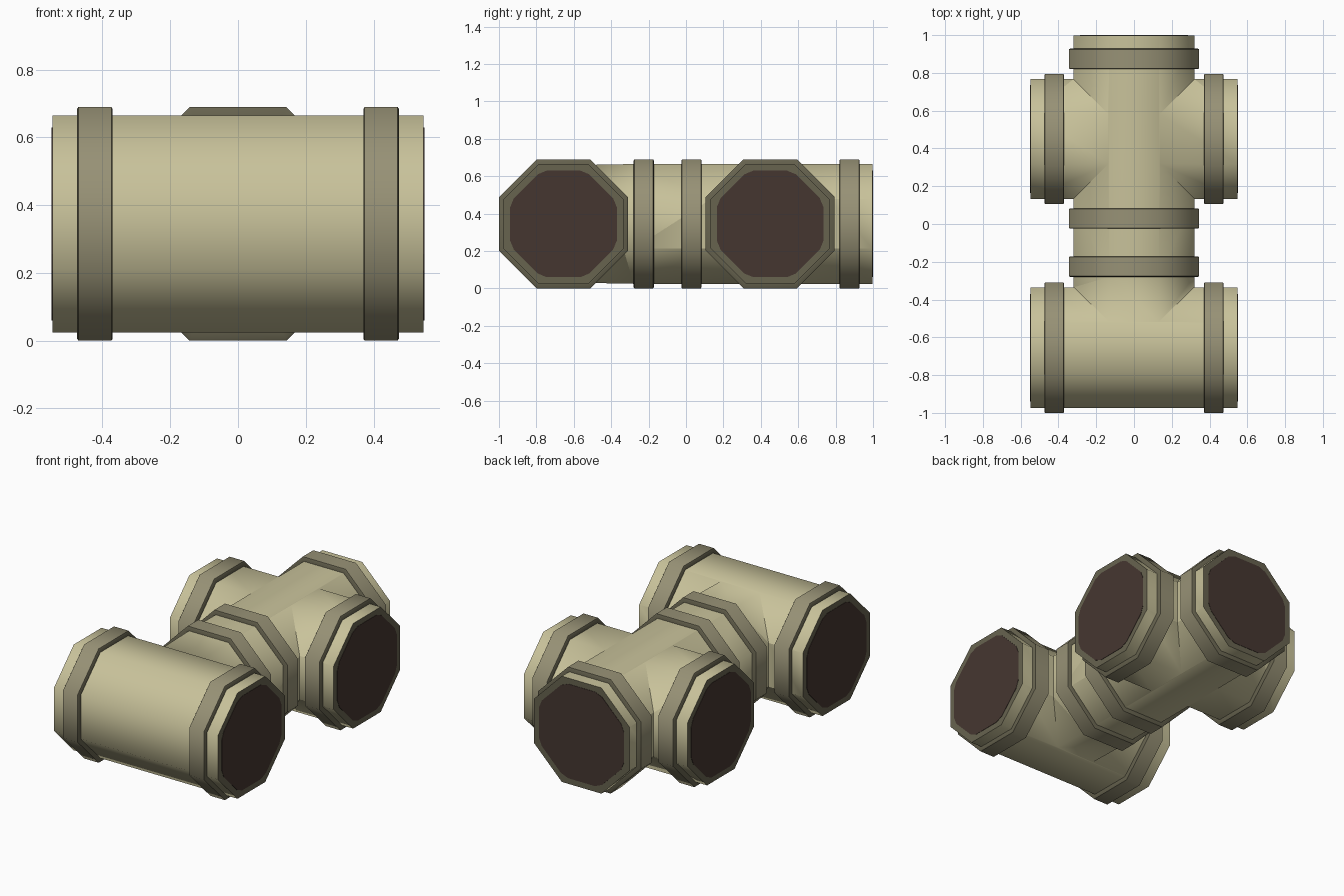
import bpy, bmesh, math
from mathutils import Vector

if "Cube" in bpy.data.objects:
    bpy.data.objects.remove(bpy.data.objects["Cube"])

AXIS_Z = 0.345          # height of every pipe axis
FRONT_Y, BACK_Y = -0.655, 0.45


def material(name, rgb):
    m = bpy.data.materials.new(name)
    m.diffuse_color = (*rgb, 1)
    m.use_nodes = True
    m.node_tree.nodes["Principled BSDF"].inputs["Base Color"].default_value = m.diffuse_color
    return m


SHELL = material("pale khaki", (0.58, 0.54, 0.325))
BAND = material("olive grey", (0.31, 0.285, 0.18))
RIM = material("dark olive", (0.135, 0.125, 0.078))
CORE = material("dark brown", (0.060, 0.037, 0.030))


def octagon(apothem, blunt=0.0):
    """Flat-topped octagon, optionally with its corners cut off."""
    r = apothem / math.cos(math.pi / 8)
    c = [Vector((r * math.cos(math.pi / 8 + i * math.pi / 4),
                 r * math.sin(math.pi / 8 + i * math.pi / 4))) for i in range(8)]
    if not blunt:
        return c
    out = []
    for i in range(8):
        out += [c[i].lerp(c[i - 1], blunt), c[i].lerp(c[(i + 1) % 8], blunt)]
    return out


def loft(name, axis, cross, profile, mats, capped=True, blunt=0.0):
    """Octagonal loft along x or y; profile lists (position, apothem)."""
    bm = bmesh.new()
    rings = []
    for t, a in profile:
        ring = []
        for u, w in octagon(a, blunt):
            p = (t, cross + u, AXIS_Z + w) if axis == "x" else (cross + u, t, AXIS_Z + w)
            ring.append(bm.verts.new(p))
        rings.append(ring)
    n = len(rings[0])
    for a, b in zip(rings, rings[1:]):
        for i in range(n):
            bm.faces.new((a[i], a[(i + 1) % n], b[(i + 1) % n], b[i]))
    if capped:
        bm.faces.new(rings[0])
        bm.faces.new(rings[-1])
    bmesh.ops.recalc_face_normals(bm, faces=bm.faces)
    me = bpy.data.meshes.new(name)
    bm.to_mesh(me)
    bm.free()
    for m in mats:
        me.materials.append(m)
    ob = bpy.data.objects.new(name, me)
    bpy.context.collection.objects.link(ob)
    return ob


def activate(ob):
    bpy.ops.object.select_all(action="DESELECT")
    ob.select_set(True)
    bpy.context.view_layer.objects.active = ob


def smooth(ob):
    activate(ob)
    bpy.ops.object.shade_smooth_by_angle(angle=math.radians(50))


# pipes: one long spine crossed by two arms, fused into one shell
shell = loft("pipe_shell", "y", 0, [(FRONT_Y, 0.313), (-0.28, 0.32), (0.998, 0.32)], [SHELL, RIM])
for name, y, a in (("front_arm", FRONT_Y, 0.32), ("back_arm", BACK_Y, 0.318)):
    arm = loft(name, "x", y, [(-0.548, a), (0.548, a)], [SHELL, RIM])
    mod = shell.modifiers.new("join", "BOOLEAN")
    mod.operation, mod.solver, mod.object = "UNION", "EXACT", arm
    activate(shell)
    bpy.ops.object.modifier_apply(modifier=mod.name)
    bpy.data.objects.remove(arm)

# open ends of the shell get the dark rim colour
for p in shell.data.polygons:
    p.material_index = int(abs(p.center.x) > 0.54 or p.center.y > 0.99)
smooth(shell)


# collars: shallow rings with dark side walls
def collar(name, axis, cross, start, end):
    e = 0.004
    prof = [(start, 0.305), (start, 0.339), (start + e, 0.345),
            (end - e, 0.345), (end, 0.339), (end, 0.305)]
    ob = loft(name, axis, cross, prof, [BAND, RIM], capped=False)
    for i, p in enumerate(ob.data.polygons):
        p.material_index = 0 if i // 8 == 2 else 1
    smooth(ob)


# dark plug plates in the pipe mouths
def plug(name, axis, cross, start, end):
    loft(name, axis, cross, [(start, 0.285), (end, 0.285)], [CORE], blunt=0.12)


for label, y in (("front", FRONT_Y), ("back", BACK_Y)):
    for side, s in (("left", -1), ("right", 1)):
        lo, hi = sorted((s * 0.37, s * 0.475))
        collar(f"{label}_{side}_collar", "x", y, lo, hi)
        lo, hi = sorted((s * 0.546, s * 0.55))
        plug(f"{label}_{side}_plug", "x", y, lo, hi)

for label, lo, hi in (("spine_front", -0.28, -0.172), ("spine_middle", -0.025, 0.083),
                      ("spine_back", 0.82, 0.928)):
    collar(f"{label}_collar", "y", 0, lo, hi)
plug("spine_back_plug", "y", 0, 0.996, 1.0)
